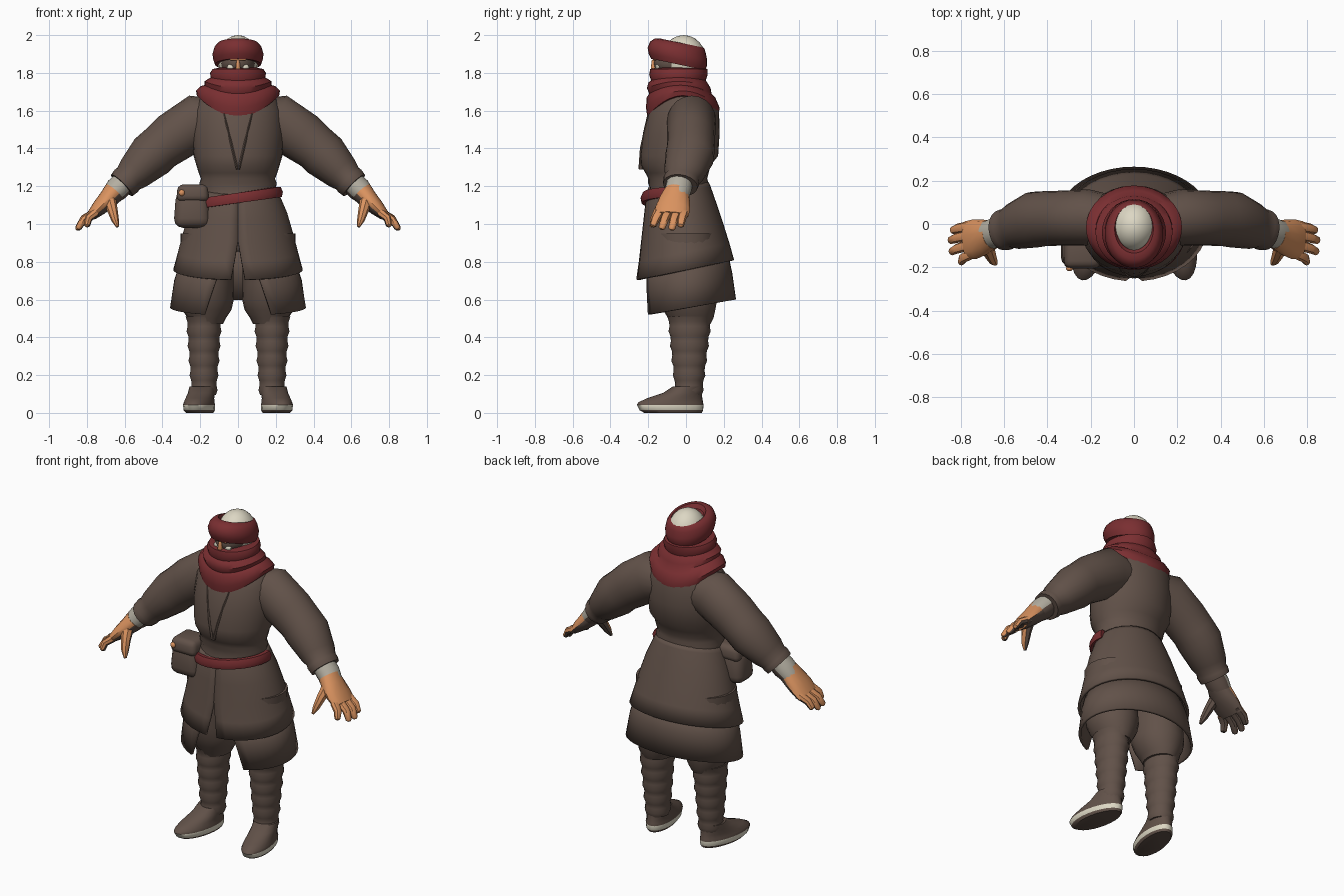
import bpy, bmesh, math
from mathutils import Vector

if "Cube" in bpy.data.objects:
    bpy.data.objects.remove(bpy.data.objects["Cube"])


def material(name, rgb):
    m = bpy.data.materials.new(name)
    m.diffuse_color = (*rgb, 1)
    m.use_nodes = True
    m.node_tree.nodes["Principled BSDF"].inputs["Base Color"].default_value = m.diffuse_color
    return m


BROWN = material("brown cloth", (0.12, 0.083, 0.066))
RED = material("dark red cloth", (0.195, 0.028, 0.031))
SKIN = material("orange skin", (0.70, 0.29, 0.115))
CREAM = material("cream", (0.72, 0.68, 0.55))
GREY = material("wrist wrap grey", (0.46, 0.43, 0.36))


def finish(name, bm, mats, rule=None, mirror=False, thick=0):
    """Turn a bmesh into a smooth object; rule picks a material slot per face."""
    bmesh.ops.recalc_face_normals(bm, faces=bm.faces)
    if rule:
        for f in bm.faces:
            f.material_index = rule(f)
    me = bpy.data.meshes.new(name)
    bm.to_mesh(me)
    bm.free()
    ob = bpy.data.objects.new(name, me)
    bpy.context.collection.objects.link(ob)
    for m in mats:
        me.materials.append(m)
    bpy.ops.object.select_all(action='DESELECT')
    ob.select_set(True)
    bpy.context.view_layer.objects.active = ob
    bpy.ops.object.shade_smooth_by_angle(angle=math.radians(42))
    if thick:
        s = ob.modifiers.new("thickness", 'SOLIDIFY')
        s.thickness = thick
        s.offset = -1
    if mirror:
        ob.modifiers.new("mirror", 'MIRROR')
    return ob


def skin_rings(bm, rings, closed=True, caps=True):
    vs = [[bm.verts.new(p) for p in r] for r in rings]
    n = len(vs[0])
    for a, b in zip(vs, vs[1:]):
        for i in range(n if closed else n - 1):
            j = (i + 1) % n
            bm.faces.new((a[i], a[j], b[j], b[i]))
    if closed and caps:
        bm.faces.new(vs[0][::-1])
        bm.faces.new(vs[-1])


def loft(name, rings, mats, seg=28, cx=0, rule=None, mirror=False, thick=0,
         caps=True, slope=0, turn=0):
    """Stack ellipses: (z, y_front, y_back, rx, dip, gap). Gap opens the front,
    dip lowers front and back, slope tilts along y."""
    out, opened = [], len(rings[0]) > 5
    for r in rings:
        z, y0, y1, rx = r[:4]
        dip = r[4] if len(r) > 4 else 0
        gap = r[5] if opened else 0
        cy, ry = (y0 + y1) / 2, (y1 - y0) / 2
        ring = []
        for i in range(seg + 1 if opened else seg):
            a = -math.pi / 2 + gap + (2 * math.pi - 2 * gap) * i / seg
            x, y = rx * math.cos(a), ry * math.sin(a)
            zz = z - dip * math.sin(a) ** 2 + slope * y
            y += cy
            c, s = math.cos(turn), math.sin(turn)
            ring.append((cx + x * c - y * s, x * s + y * c, zz))
        out.append(ring)
    bm = bmesh.new()
    skin_rings(bm, out, not opened, caps)
    return finish(name, bm, mats, rule, mirror, thick)


def sweep(name, pts, mats, seg=14, rule=None, mirror=True):
    """Tube along points (x, y, z, radius along y, radius across)."""
    ps, rings = [Vector(p[:3]) for p in pts], []
    for i, p in enumerate(ps):
        t = (ps[min(i + 1, len(ps) - 1)] - ps[max(i - 1, 0)]).normalized()
        u = Vector((0, 1, 0))
        u = (u - t * u.dot(t)).normalized()
        v = t.cross(u)
        ra, rb = pts[i][3:5]
        rings.append([p + u * ra * math.cos(k) + v * rb * math.sin(k)
                      for k in (2 * math.pi * j / seg for j in range(seg))])
    bm = bmesh.new()
    skin_rings(bm, rings)
    return finish(name, bm, mats, rule, mirror)


def blob(name, loc, size, mats, rule=None, mirror=False, seg=20):
    bm = bmesh.new()
    bmesh.ops.create_uvsphere(bm, u_segments=seg, v_segments=seg // 2 + 2, radius=1)
    for v in bm.verts:
        v.co = Vector([c * s + o for c, s, o in zip(v.co, size, loc)])
    return finish(name, bm, mats, rule, mirror)


def box(name, loc, size, mats, bevel=0, mirror=False, taper=1):
    bm = bmesh.new()
    bmesh.ops.create_cube(bm, size=1)
    for v in bm.verts:
        k = taper if v.co.z > 0 else 1
        v.co = Vector((v.co.x * k * size[0], v.co.y * k * size[1], v.co.z * size[2])) + Vector(loc)
    if bevel:
        bmesh.ops.bevel(bm, geom=bm.edges[:], offset=bevel, segments=3, affect='EDGES', profile=0.5)
    return finish(name, bm, mats, mirror=mirror)


# Coat body with waist folds
loft("coat_body", [(1.08, -.20, .12, .20), (1.16, -.20, .12, .205), (1.19, -.19, .115, .20),
                   (1.215, -.20, .12, .205), (1.24, -.20, .112, .196), (1.27, -.215, .12, .208),
                   (1.31, -.238, .13, .22), (1.36, -.243, .17, .235), (1.48, -.228, .178, .245),
                   (1.60, -.20, .175, .235), (1.67, -.16, .15, .20), (1.73, -.11, .10, .12)], [BROWN])
# Lapel edges down the chest
sweep("lapel_edge", [(.078, -.178, 1.60, .012, .007), (.055, -.208, 1.51, .012, .007),
                     (.03, -.232, 1.40, .012, .007), (.004, -.240, 1.29, .012, .007)], [BROWN], seg=6)

# Split upper skirt and the shorter-fronted under skirt
loft("upper_skirt", [(1.19, -.20, .12, .20, 0, .002), (1.165, -.213, .13, .215, 0, .002),
                     (1.06, -.225, .165, .26, 0, .002), (.95, -.238, .20, .292, 0, .004),
                     (.85, -.25, .23, .318, 0, .06), (.757, -.265, .255, .343, 0, .11)],
     [BROWN], seg=36, thick=.015, slope=.2)
loft("under_skirt", [(.82, -.22, .22, .30, 0, .3), (.70, -.228, .245, .338, 0, .40),
                     (.558, -.235, .265, .36, 0, .52)], [BROWN], seg=36, thick=.015, slope=.17)

# Slanted sash, showing on the front and sides
belt = []
for i in range(25):
    a = math.radians(-175 + 185 * i / 24)
    x, y = math.cos(a), math.sin(a)
    zc = 1.138 + .032 * x
    belt.append([(x * (.224 + k), -.043 + y * (.184 + k), zc + h)
                 for h, k in ((-.027, .008), (0, .014), (.027, .002), (.027, -.02), (-.027, -.02))])
bm = bmesh.new()
skin_rings(bm, belt)
finish("sash", bm, [RED])

# Belt pouch with flap and button
box("pouch", (-.242, -.12, 1.08), (.20, .17, .20), [BROWN], bevel=.05, taper=.85)
box("pouch_flap", (-.24, -.122, 1.165), (.175, .175, .09), [BROWN], bevel=.03, taper=.9)
blob("pouch_button", (-.298, -.205, 1.165), (.017, .014, .017), [SKIN], seg=10)

# Sleeves
sweep("sleeve", [(.09, .02, 1.55, .11, .11), (.21, .03, 1.545, .13, .143), (.34, .027, 1.46, .127, .135),
                 (.41, .025, 1.405, .127, .124), (.46, .02, 1.36, .13, .125), (.55, -.01, 1.27, .108, .097),
                 (.58, -.02, 1.24, .092, .082), (.592, -.025, 1.228, .097, .085),
                 (.615, -.03, 1.205, .092, .08)], [BROWN], seg=20)


# Hands: skin outside, brown on the palm side
def palm_rule(f):
    return 1 if f.normal.dot(Vector((-.6, .45, -.65))) > .3 else 0


sweep("wrist_wrap", [(.58, -.03, 1.245, .07, .06), (.64, -.04, 1.185, .07, .066),
                     (.685, -.055, 1.14, .068, .05)], [GREY, BROWN], rule=palm_rule)
sweep("palm", [(.655, -.05, 1.17, .066, .06), (.69, -.06, 1.13, .082, .052),
               (.735, -.07, 1.085, .092, .042), (.775, -.075, 1.045, .088, .028)],
      [SKIN, BROWN], rule=palm_rule)
for n, y, tip in (("index", -.138, (.80, -.178, .985)), ("middle", -.095, (.848, -.13, .972)),
                  ("ring", -.05, (.853, -.077, .968)), ("little", -.01, (.842, -.03, .985))):
    a, b = Vector((.755, y, 1.06)), Vector(tip)
    m = a.lerp(b, .55) + Vector((.012, 0, .01))
    e = m.lerp(b, .85)
    sweep(n + "_finger", [(*a, .026, .024), (*m, .023, .021), (*e, .018, .016), (*b, .008, .007)],
          [SKIN, BROWN], seg=8, rule=palm_rule)
sweep("thumb", [(.68, -.10, 1.13, .035, .035), (.665, -.14, 1.075, .028, .028),
                (.65, -.17, 1.02, .022, .02), (.638, -.185, .985, .008, .008)],
      [SKIN, BROWN], seg=8, rule=palm_rule)

# Baggy trousers and wrinkled boot shafts
loft("trousers", [(.95, -.16, .15, .14), (.68, -.16, .16, .14), (.60, -.145, .165, .143),
                  (.545, -.12, .155, .13), (.50, -.095, .145, .10), (.47, -.08, .13, .085)],
     [BROWN], cx=.165, mirror=True, seg=20)
shaft = []
for i in range(17):
    z = .51 - .026 * i
    t = i / 16
    w = .005 * math.cos(i * math.pi / 1.5)
    shaft.append((z, -.095 + .04 * t - w, .135 - .05 * t + w, .094 - .028 * t + w))
loft("boot_shaft", shaft, [BROWN], cx=.18, mirror=True, seg=18)


# Shoes with a pale sole rim
def sole_rule(f):
    z = f.calc_center_median().z
    return 1 if .012 < z < .043 and abs(f.normal.z) < .9 else 0


loft("shoe", [(0, -.225, .085, .068), (.014, -.25, .092, .078), (.042, -.265, .095, .08),
              (.055, -.258, .092, .076), (.078, -.21, .088, .072), (.105, -.125, .085, .07),
              (.14, -.07, .085, .068)], [BROWN, CREAM], cx=.19, rule=sole_rule,
     mirror=True, seg=24, turn=math.radians(11))

# Neck scarf with layered folds
loft("scarf", [(1.675, -.17, .14, .19, .09), (1.68, -.205, .172, .218, .11), (1.705, -.212, .178, .222, .09),
               (1.73, -.208, .155, .198, .06), (1.735, -.195, .135, .178, .045), (1.755, -.207, .13, .178, .035),
               (1.77, -.198, .112, .155, .02), (1.775, -.185, .105, .145, .015), (1.80, -.195, .115, .148, .01),
               (1.82, -.19, .115, .135, 0), (1.828, -.15, .09, .10, 0)], [RED], seg=32)

# Head: pale crown, dark face, nose and brow, cheek wraps
blob("crown", (0, -.012, 1.865), (.108, .12, .135), [CREAM])
blob("face", (0, -.05, 1.85), (.092, .122, .075), [BROWN])
box("nose", (0, -.172, 1.845), (.026, .03, .05), [SKIN], bevel=.006, taper=.6)
box("brow", (0, -.166, 1.874), (.085, .02, .016), [SKIN], bevel=.004)
blob("cheek_wrap", (.033, -.148, 1.83), (.026, .016, .018), [CREAM], mirror=True, seg=10)

# Tilted head wrap with a crossing fold
loft("head_wrap", [(1.848, -.165, .075, .10), (1.845, -.185, .10, .122), (1.87, -.198, .112, .131),
                   (1.90, -.203, .112, .135), (1.935, -.19, .105, .125), (1.955, -.165, .098, .108),
                   (1.958, -.135, .09, .09), (1.935, -.12, .08, .08)], [RED], seg=28, slope=-.21, caps=False)
